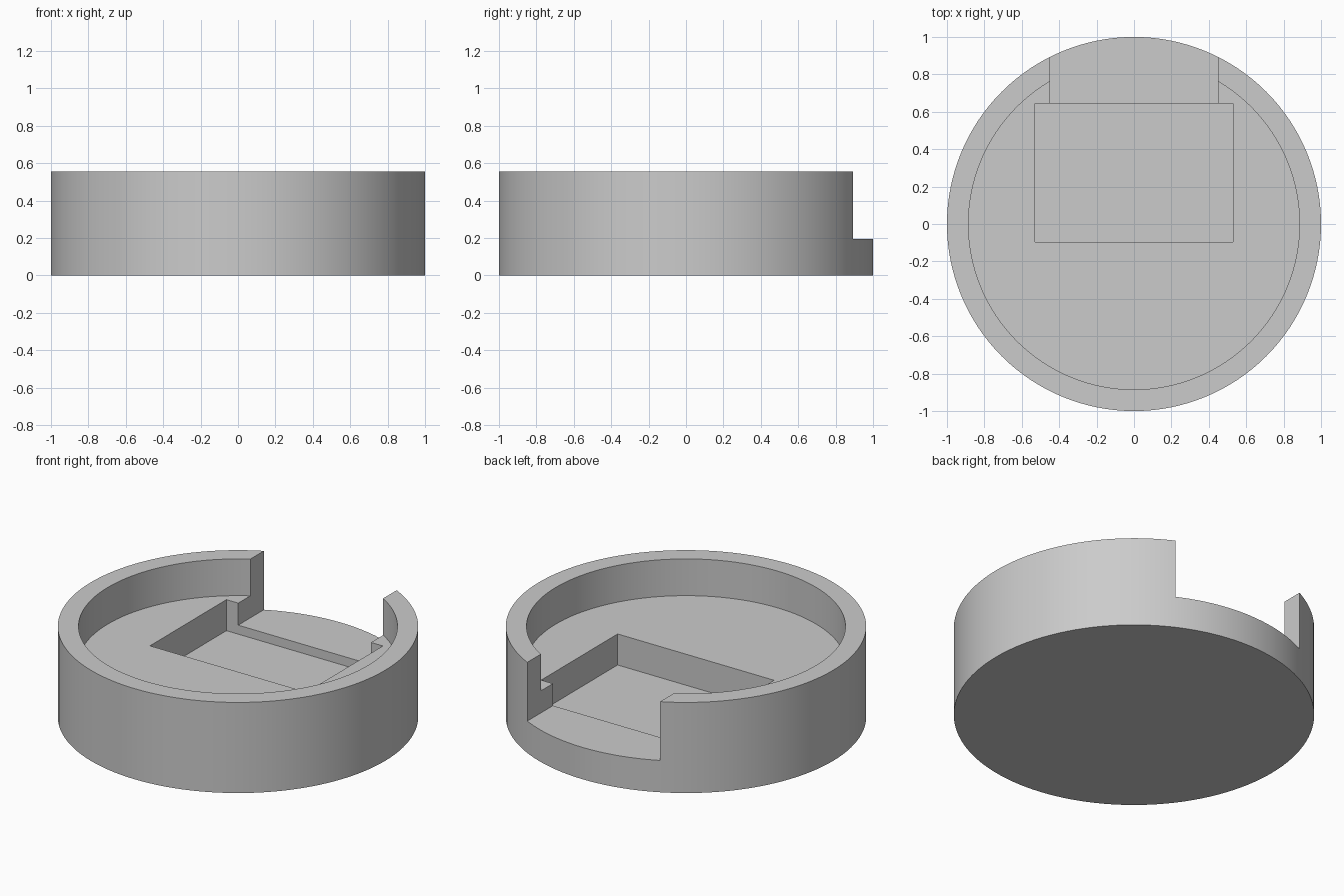
import bpy
import math

default = bpy.data.objects.get("Cube")
if default:
    bpy.data.objects.remove(default, do_unlink=True)

TOP = 0.555          # rim height
FLOOR = 0.33         # floor of the round recess
NOTCH = 0.195        # sill of the side opening
POCKET = 0.14        # floor of the rectangular pocket
SEGMENTS = 128

grey = bpy.data.materials.new("plain grey")
grey.use_nodes = True
grey.diffuse_color = (0.6, 0.6, 0.6, 1)
grey.node_tree.nodes["Principled BSDF"].inputs["Base Color"].default_value = (0.6, 0.6, 0.6, 1)


def disc(name, radius, z0, z1):
    bpy.ops.mesh.primitive_cylinder_add(vertices=SEGMENTS, radius=radius, depth=z1 - z0,
                                        location=(0, 0, (z0 + z1) / 2))
    obj = bpy.context.object
    obj.name = name
    obj.data.materials.append(grey)
    return obj


def block(name, half_width, y0, y1, z0, z1):
    bpy.ops.mesh.primitive_cube_add(size=1, location=(0, (y0 + y1) / 2, (z0 + z1) / 2))
    obj = bpy.context.object
    obj.name = name
    obj.scale = (2 * half_width, y1 - y0, z1 - z0)
    bpy.ops.object.transform_apply(location=False, rotation=False, scale=True)
    obj.data.materials.append(grey)
    return obj


def carve(target, cutter):
    cutter.hide_render = True
    mod = target.modifiers.new(cutter.name, "BOOLEAN")
    mod.operation = "DIFFERENCE"
    mod.solver = "EXACT"
    mod.object = cutter
    bpy.context.view_layer.objects.active = target
    bpy.ops.object.modifier_apply(modifier=mod.name)
    bpy.data.objects.remove(cutter, do_unlink=True)


# Solid round body
body = disc("round_housing", 1.0, 0, TOP)

# Round recess, rectangular pocket and open notch through the back wall
carve(body, disc("recess_cutter", 0.885, FLOOR, 1))
carve(body, block("pocket_cutter", 0.53, -0.095, 0.645, POCKET, 1))
carve(body, block("notch_cutter", 0.45, 0.4, 1.2, NOTCH, 1))

# Smooth curved walls with crisp edges
bpy.ops.object.select_all(action="DESELECT")
body.select_set(True)
bpy.context.view_layer.objects.active = body
bpy.ops.object.shade_smooth_by_angle(angle=math.radians(30))
